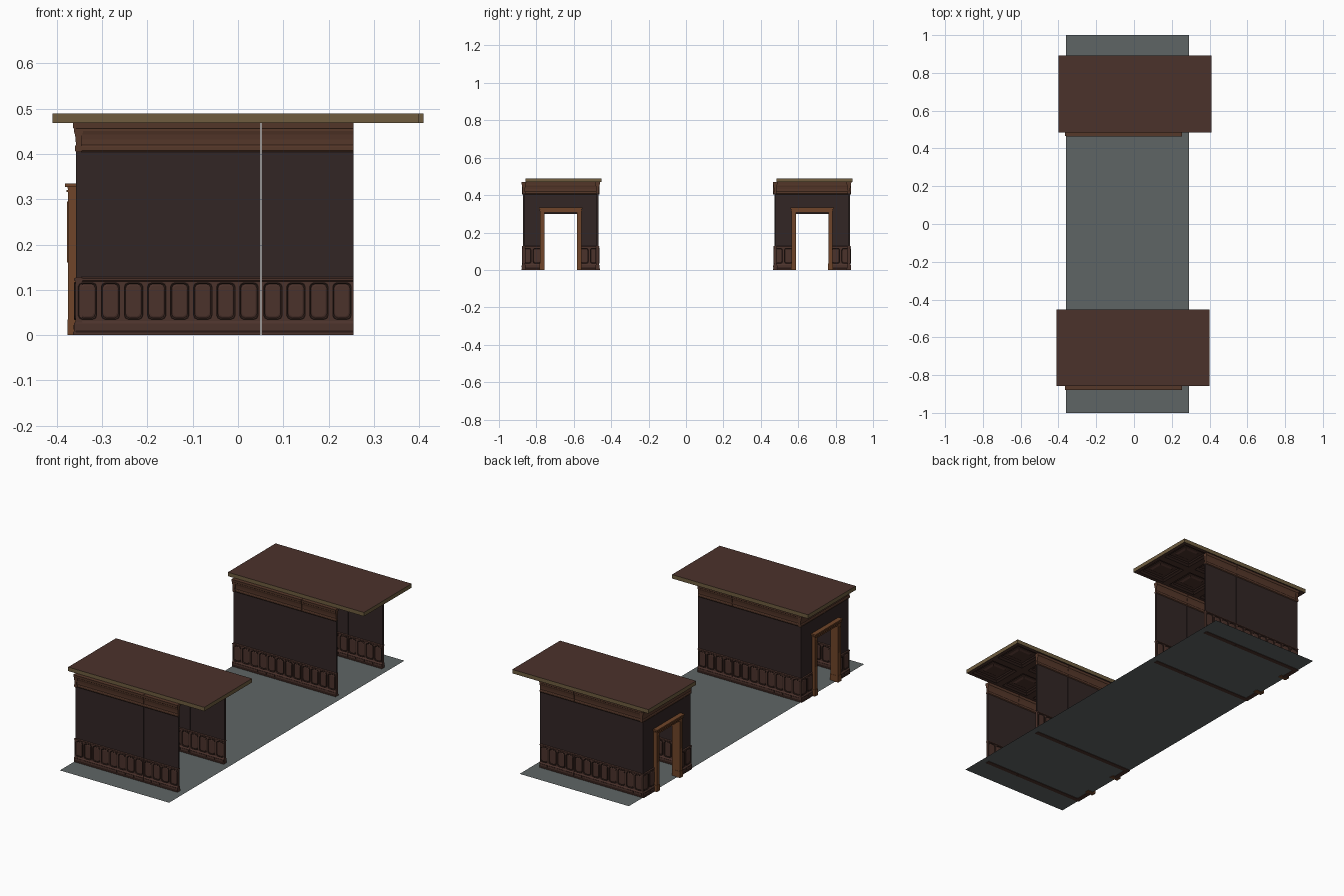
import bpy, bmesh
from mathutils import Vector

if "Cube" in bpy.data.objects:
    bpy.data.objects.remove(bpy.data.objects["Cube"])


def material(name, hexcol):
    m = bpy.data.materials.new(name)
    c = [int(hexcol[i:i + 2], 16) / 255 for i in (0, 2, 4)]
    m.diffuse_color = [((v + 0.055) / 1.055) ** 2.4 if v > 0.04 else v / 12.92 for v in c] + [1]
    m.use_nodes = True
    m.node_tree.nodes["Principled BSDF"].inputs["Base Color"].default_value = m.diffuse_color
    return m


WOOD = material("brown panel wood", "4b322b")
DARK = material("dark groove wood", "33221d")
PAPER = material("dark wall covering", "322625")
TRIM = material("cornice wood", "56382a")
DOOR = material("door casing wood", "704529")
EDGE = material("khaki slab edge", "6e5c3f")
FLOOR = material("grey floor", "5f6565")


def finish(bm, name, mats, normals=True):
    if normals:
        bmesh.ops.recalc_face_normals(bm, faces=bm.faces[:])
    me = bpy.data.meshes.new(name)
    bm.to_mesh(me)
    bm.free()
    for m in mats:
        me.materials.append(m)
    ob = bpy.data.objects.new(name, me)
    bpy.context.collection.objects.link(ob)
    return ob


def loft(bm, rings, mats):
    """Close a stack of equal point rings into a solid, one material per band."""
    vs = [[bm.verts.new(p) for p in r] for r in rings]
    n = len(vs[0])
    for k in range(len(vs) - 1):
        for i in range(n):
            j = (i + 1) % n
            bm.faces.new((vs[k][i], vs[k][j], vs[k + 1][j], vs[k + 1][i])).material_index = mats[k]
    bm.faces.new(vs[0])
    bm.faces.new(vs[-1])


class Frame:
    """Wall coordinates: u along the wall, n across it, z up."""
    def __init__(self, origin, u, n):
        self.o, self.u, self.n = Vector(origin), Vector(u), Vector(n)

    def __call__(self, u, n, z):
        return self.o + self.u * u + self.n * n + Vector((0, 0, z))


# Half cross-sections (distance from wall centre, height), mirrored to both sides
WAINSCOT = [(.012, 0), (.012, .007), (.010, .009), (.010, .026), (.007, .031),
            (.007, .119), (.010, .121), (.010, .125), (.005, .128)]
SHEET = [(.005, .126), (.005, .41)]
HEADER = [(.005, .30), (.005, .41)]
CORNICE = [(.005, .404), (.008, .408), (.008, .417), (.006, .420), (.0065, .432),
           (.008, .443), (.0105, .451), (.0105, .456), (.012, .458), (.013, .470)]


def run(name, f, half, u0, u1, mat):
    prof = half + [(-n, z) for n, z in reversed(half)]
    bm = bmesh.new()
    loft(bm, [[f(u, n, z) for n, z in prof] for u in (u0, u1)], [0])
    return finish(bm, name, [mat])


def octagon(u0, u1, z0, z1, c):
    k = c * .3
    pts = []
    for su, sz, flip in ((0, 0, 0), (1, 0, 1), (1, 1, 0), (0, 1, 1)):
        u, z = (u0, u1)[su], (z0, z1)[sz]
        du, dz = (1 - 2 * su), (1 - 2 * sz)
        corner = [(u, z + dz * c), (u + du * k, z + dz * k), (u + du * c, z)]
        pts += corner[::-1] if flip else corner
    return pts


def panels(name, f, u0, u1, count):
    """Rounded raised panels plus small plinth panels on both wall faces."""
    bm = bmesh.new()
    pitch = (u1 - u0) / count
    for i in range(count):
        a, b = u0 + i * pitch + .004, u0 + (i + 1) * pitch - .004
        for s in (1, -1):
            rings = []
            for inset, n in ((0, .004), (0, .009), (.0015, .010), (.004, .0075), (.007, .009)):
                o = octagon(a + inset, b - inset, .034 + inset, .117 - inset, .009)
                rings.append([f(u, s * n, z) for u, z in o])
            loft(bm, rings, [1, 1, 1, 0])
            o = [(a, .012), (b, .012), (b, .023), (a, .023)]
            loft(bm, [[f(u, s * n, z) for u, z in o] for n in (.008, .0115)], [1])
    return finish(bm, name, [WOOD, DARK])


def box(name, f, u, n, z, mat):
    bm = bmesh.new()
    loft(bm, [[f(a, b, h) for a, b in ((u[0], n[0]), (u[1], n[0]), (u[1], n[1]), (u[0], n[1]))]
              for h in z], [0])
    return finish(bm, name, [mat])


def ceiling(name, cx, cy):
    hx, hy, z0, z1 = .405, .203, .469, .490
    bm = bmesh.new()
    # Khaki rim with brown top
    low = [bm.verts.new((cx + sx * hx, cy + sy * hy, z0)) for sx, sy in ((-1, -1), (1, -1), (1, 1), (-1, 1))]
    top = [bm.verts.new((v.co.x, v.co.y, z1)) for v in low]
    bm.faces.new(top)
    for i in range(4):
        j = (i + 1) % 4
        bm.faces.new((low[i], low[j], top[j], top[i])).material_index = 1
    # Coffers underneath, four by two, stepped and with a raised centre
    px, py = hx / 2, hy
    for i in range(4):
        for j in range(2):
            x, y = cx - hx + (i + .5) * px, cy - hy + (j + .5) * py
            prev = None
            for k, (ins, z) in enumerate(((0, z0), (.020, z0), (.026, .474), (.034, .475),
                                          (.038, .482), (.056, .482), (.066, .477))):
                a, b = px / 2 - ins, py / 2 - ins
                cur = [bm.verts.new((x + sx * a, y + sy * b, z)) for sx, sy in ((-1, -1), (-1, 1), (1, 1), (1, -1))]
                if prev:
                    for e in range(4):
                        g = (e + 1) % 4
                        bm.faces.new((prev[e], prev[g], cur[g], cur[e])).material_index = 2 if k in (2, 4) else 0
                prev = cur
            bm.faces.new(prev)
    return finish(bm, name, [WOOD, EDGE, DARK], normals=False)


def room(tag, cy, slab_x, slab_y):
    # Long walls, each in two sections with a hairline seam
    for side, s in (("front", -1), ("back", 1)):
        f = Frame((0, cy + s * .197, 0), (1, 0, 0), (0, 1, 0))
        for part, a, b, cnt in (("long", -.358, .0495, 8), ("short", .0515, .255, 4)):
            n = f"{tag}_{side}_wall_{part}"
            run(n + "_wainscot", f, WAINSCOT, a, b, WOOD)
            run(n + "_sheet", f, SHEET, a, b, PAPER)
            run(n + "_cornice", f, CORNICE, a, b, TRIM)
            panels(n + "_panels", f, a, b, cnt)
    # End wall with doorway
    f = Frame((-.352, cy, 0), (0, 1, 0), (1, 0, 0))
    n = tag + "_end_wall"
    for side, s in (("left", -1), ("right", 1)):
        a, b = sorted((s * .10, s * .206))
        run(f"{n}_{side}_wainscot", f, WAINSCOT, a, b, WOOD)
        run(f"{n}_{side}_sheet", f, SHEET, *sorted((s * .10, s * .201)), PAPER)
        panels(f"{n}_{side}_panels", f, a, b, 2)
        # Door jamb: plinth, post and raised strip
        d = f"{tag}_door_{side}_"
        box(d + "jamb", f, sorted((s * .087, s * .110)), (-.023, .023), (0, .31), DOOR)
        box(d + "plinth", f, sorted((s * .086, s * .112)), (-.0245, .0245), (0, .035), DOOR)
        box(d + "strip", f, sorted((s * .092, s * .105)), (-.026, .026), (.16, .295), DOOR)
    run(n + "_header", f, HEADER, -.11, .11, PAPER)
    run(n + "_cornice", f, CORNICE, -.208, .208, TRIM)
    # Door head and stepped cap
    box(tag + "_door_head", f, (-.110, .110), (-.023, .023), (.307, .325), DOOR)
    box(tag + "_door_head_bead", f, (-.113, .113), (-.027, .027), (.316, .321), DOOR)
    box(tag + "_door_cap", f, (-.116, .116), (-.030, .030), (.327, .335), DOOR)
    box(tag + "_door_cap_neck", f, (-.112, .112), (-.025, .025), (.324, .328), DOOR)
    ceiling(tag + "_ceiling", slab_x, slab_y)


room("front_room", -.670, -.005, -.655)
room("back_room", .674, .005, .688)

# Floor sheet shared by both rooms
bm = bmesh.new()
bm.faces.new([bm.verts.new((x, y, .002)) for x, y in ((-.36, -1), (.29, -1), (.29, 1), (-.36, 1))])
finish(bm, "floor", [FLOOR], normals=False)
